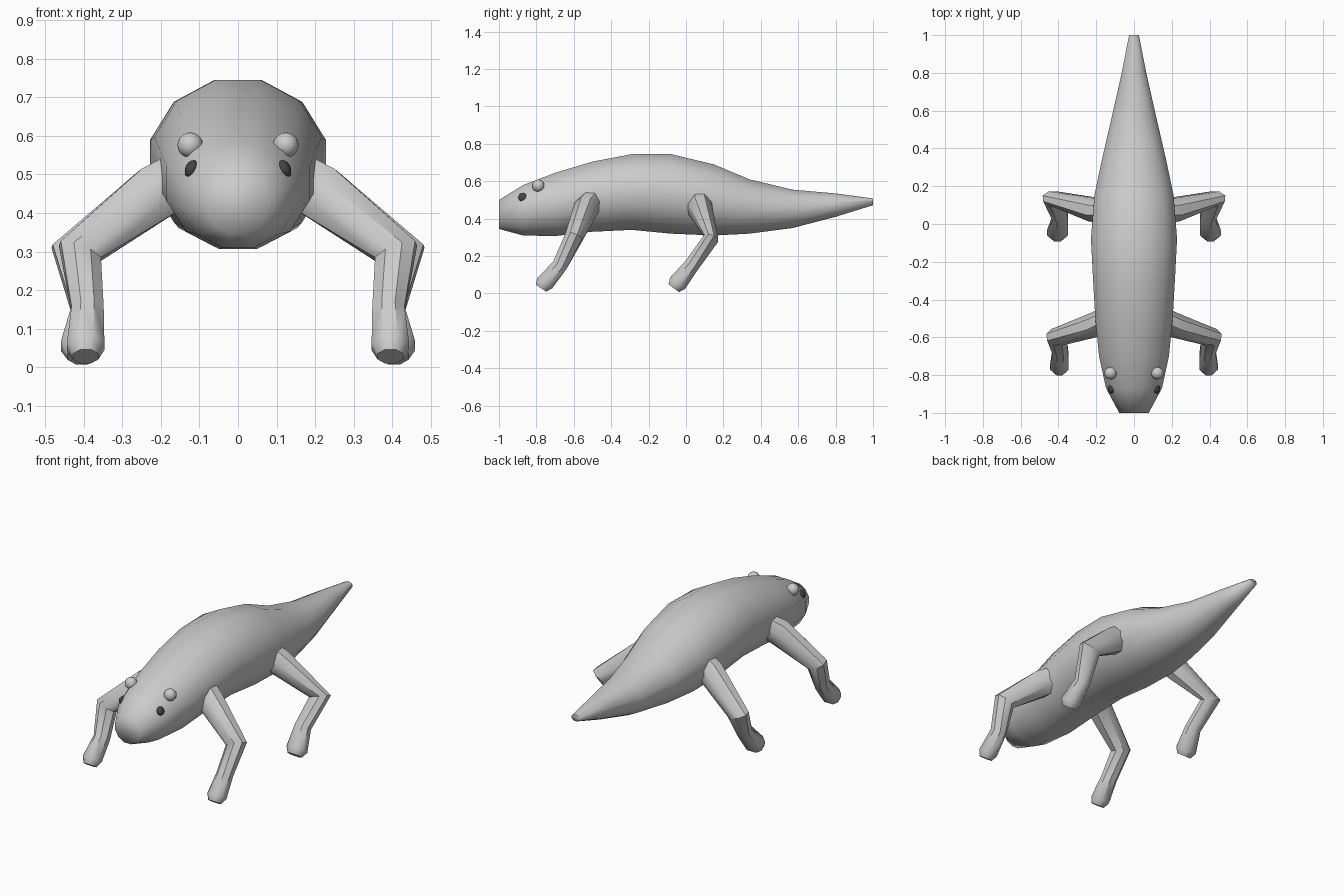
import bpy, bmesh, math
from mathutils import Vector, Matrix

if "Cube" in bpy.data.objects:
    bpy.data.objects.remove(bpy.data.objects["Cube"])


def material(name, rgb):
    m = bpy.data.materials.new(name)
    m.diffuse_color = (*rgb, 1)
    m.use_nodes = True
    m.node_tree.nodes["Principled BSDF"].inputs["Base Color"].default_value = m.diffuse_color
    return m


GREY = material("pale grey", (0.6, 0.6, 0.6))
DARK = material("dark grey", (0.06, 0.06, 0.06))


def loft(name, rings, mat, angle):
    """Skin a list of closed rings, cap both ends."""
    bm = bmesh.new()
    loops = [[bm.verts.new(p) for p in r] for r in rings]
    n = len(loops[0])
    for a, b in zip(loops, loops[1:]):
        for i in range(n):
            j = (i + 1) % n
            bm.faces.new((a[i], a[j], b[j], b[i]))
    bm.faces.new(loops[0])
    bm.faces.new(loops[-1])
    bmesh.ops.recalc_face_normals(bm, faces=bm.faces)
    me = bpy.data.meshes.new(name)
    bm.to_mesh(me)
    bm.free()
    ob = bpy.data.objects.new(name, me)
    bpy.context.collection.objects.link(ob)
    me.materials.append(mat)
    bpy.ops.object.select_all(action='DESELECT')
    ob.select_set(True)
    bpy.context.view_layer.objects.active = ob
    bpy.ops.object.shade_smooth_by_angle(angle=math.radians(angle))
    return ob


# body: y, top height, bottom height, half width
SECTIONS = [
    (-1.0, .50, .345, .078), (-.87, .58, .31, .148), (-.70, .645, .307, .185),
    (-.50, .705, .33, .205), (-.29, .745, .34, .217), (-.08, .745, .32, .228),
    (.15, .69, .31, .21), (.34, .61, .32, .17), (.57, .555, .35, .117),
    (.80, .535, .41, .065), (1.0, .508, .472, .026)]
SIDES = 12
half = math.pi / SIDES
body_rings = []
for y, top, bottom, w in SECTIONS:
    grow = 1 / math.cos(half)
    ring = []
    for i in range(SIDES):
        a = half + 2 * half * i
        ring.append((w * grow * math.cos(a), y,
                     (top + bottom) / 2 + (top - bottom) / 2 * grow * math.sin(a)))
    body_rings.append(ring)
loft("body", body_rings, GREY, 80)


# legs: centre, direction along the limb, fore-aft radius, side radius
FRONT = [
    ((.16, -.51, .485), (.8, -.15, -.6), .062, .070),
    ((.21, -.535, .455), (.8, -.2, -.6), .064, .074),
    ((.41, -.60, .30), (.35, -.35, -.85), .048, .058),
    ((.39, -.675, .15), (0, -.5, -.85), .042, .043),
    ((.395, -.755, .055), (0, -.55, -.83), .050, .050),
    ((.395, -.775, .028), (0, -.55, -.83), .034, .034)]
REAR = [
    ((.16, .07, .485), (.8, .15, -.6), .062, .070),
    ((.21, .075, .455), (.8, .2, -.6), .066, .074),
    ((.425, .135, .295), (.3, -.3, -.9), .040, .062),
    ((.39, .03, .15), (0, -.6, -.8), .042, .043),
    ((.405, -.045, .055), (0, -.6, -.8), .052, .056),
    ((.405, -.065, .028), (0, -.6, -.8), .036, .038)]


def leg(name, path, side):
    rings = []
    for c, d, r_fore, r_side in path:
        t = Vector(d).normalized()
        u = Vector((0, 1, 0))
        u = (u - t * u.dot(t)).normalized()
        v = t.cross(u)
        ring = []
        for i in range(8):
            a = math.pi * (2 * i + 1) / 8
            p = Vector(c) + u * r_fore * 1.05 * math.cos(a) + v * r_side * 1.05 * math.sin(a)
            ring.append((p.x * side, p.y, max(p.z, 0)))
        rings.append(ring)
    loft(name, rings, GREY, 42)


def ball(name, loc, scale, tilt, mat):
    bm = bmesh.new()
    turn = Matrix.Rotation(tilt, 4, 'Y')
    bmesh.ops.create_uvsphere(bm, u_segments=16, v_segments=10, radius=1,
                              matrix=Matrix.Translation(loc) @ turn @ Matrix.Diagonal((*scale, 1)))
    for f in bm.faces:
        f.smooth = True
    me = bpy.data.meshes.new(name)
    bm.to_mesh(me)
    bm.free()
    me.materials.append(mat)
    bpy.context.collection.objects.link(bpy.data.objects.new(name, me))


for s, label in ((-1, "left"), (1, "right")):
    leg("front_leg_" + label, FRONT, s)
    leg("rear_leg_" + label, REAR, s)
    # raised eyes, with a dark spot below each
    ball("eye_" + label, (.124 * s, -.79, .576), (.033, .033, .033), 0, GREY)
    ball("dark_spot_" + label, (.12 * s, -.873, .514), (.017, .024, .024), -.4 * s, DARK)
